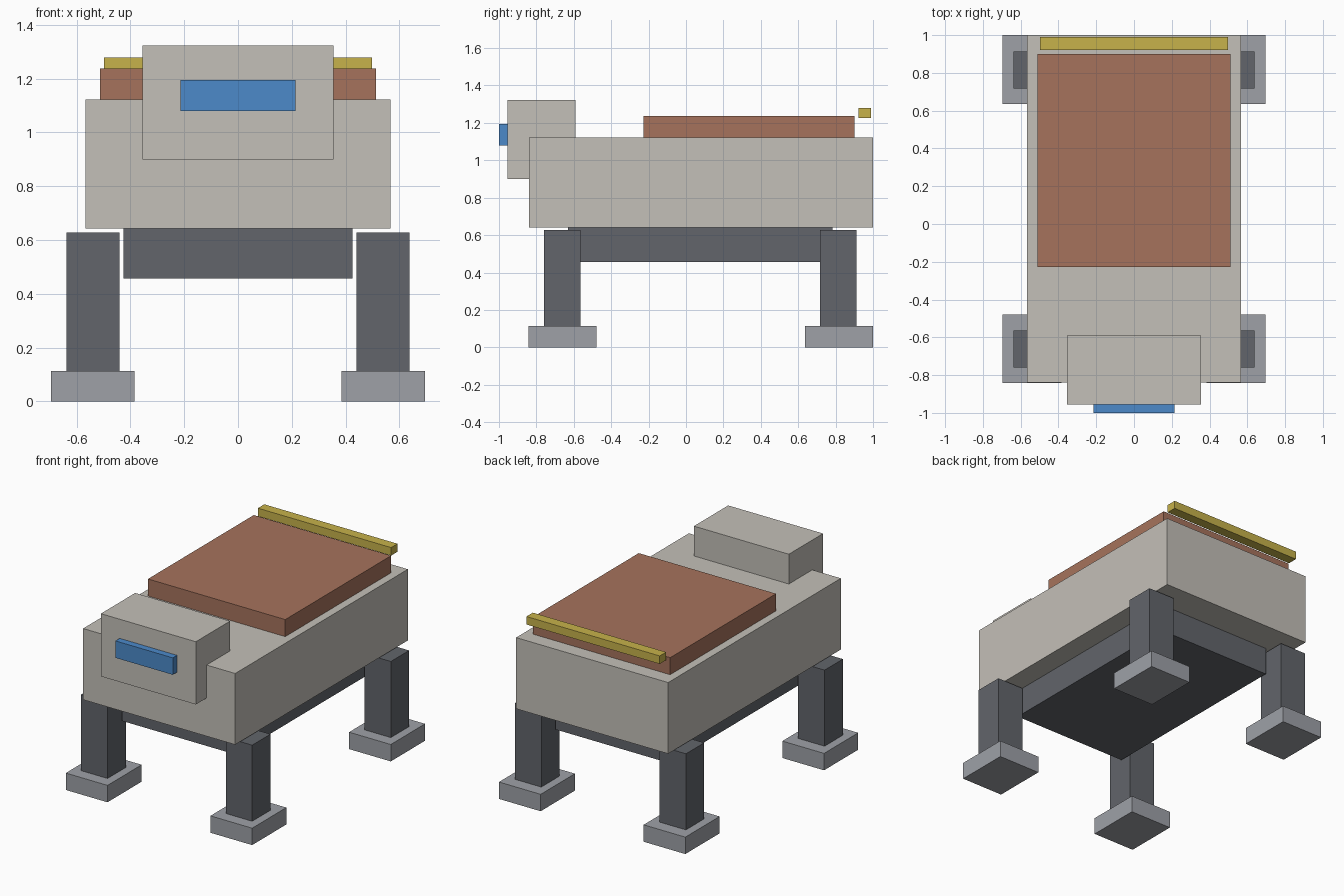
import bpy

if "Cube" in bpy.data.objects:
    bpy.data.objects.remove(bpy.data.objects["Cube"])


def material(name, rgb):
    mat = bpy.data.materials.new(name)
    mat.diffuse_color = (*rgb, 1.0)
    mat.use_nodes = True
    mat.node_tree.nodes["Principled BSDF"].inputs["Base Color"].default_value = mat.diffuse_color
    return mat


SHELL = material("warm light grey", (0.55, 0.525, 0.48))
DARK = material("dark grey", (0.122, 0.13, 0.147))
STEEL = material("light steel", (0.342, 0.356, 0.386))
RUST = material("rust brown", (0.38, 0.171, 0.107))
GOLD = material("yellow", (0.57, 0.445, 0.07))
BLUE = material("blue", (0.072, 0.254, 0.59))


def box(name, x, y, z, mat):
    """Box from (min, max) ranges on each axis."""
    bpy.ops.mesh.primitive_cube_add(size=1, location=[(a + b) / 2 for a, b in (x, y, z)])
    ob = bpy.context.object
    ob.name = name
    for v in ob.data.vertices:
        for i, (a, b) in enumerate((x, y, z)):
            v.co[i] *= b - a
    ob.data.materials.append(mat)
    return ob


# Body, belly and head
box("body", (-0.567, 0.567), (-0.84, 1.0), (0.642, 1.122), SHELL)
box("belly", (-0.425, 0.425), (-0.63, 0.782), (0.457, 0.65), DARK)
box("head", (-0.354, 0.354), (-0.955, -0.59), (0.90, 1.323), SHELL)
box("visor", (-0.214, 0.214), (-1.0, -0.95), (1.08, 1.194), BLUE)

# Back pad and rear bar
box("back_pad", (-0.512, 0.512), (-0.228, 0.90), (1.118, 1.237), RUST)
box("rear_bar", (-0.497, 0.497), (0.922, 0.99), (1.225, 1.279), GOLD)

# Legs and feet
for side, s in (("right", 1), ("left", -1)):
    for end, leg_y, foot_y in (("front", (-0.76, -0.565), (-0.842, -0.478)),
                               ("back", (0.717, 0.912), (0.635, 1.0))):
        leg_x = sorted((s * 0.441, s * 0.638))
        foot_x = sorted((s * 0.384, s * 0.695))
        box(f"{end}_{side}_leg", leg_x, leg_y, (0.002, 0.627), DARK)
        box(f"{end}_{side}_foot", foot_x, foot_y, (0.0, 0.114), STEEL)
